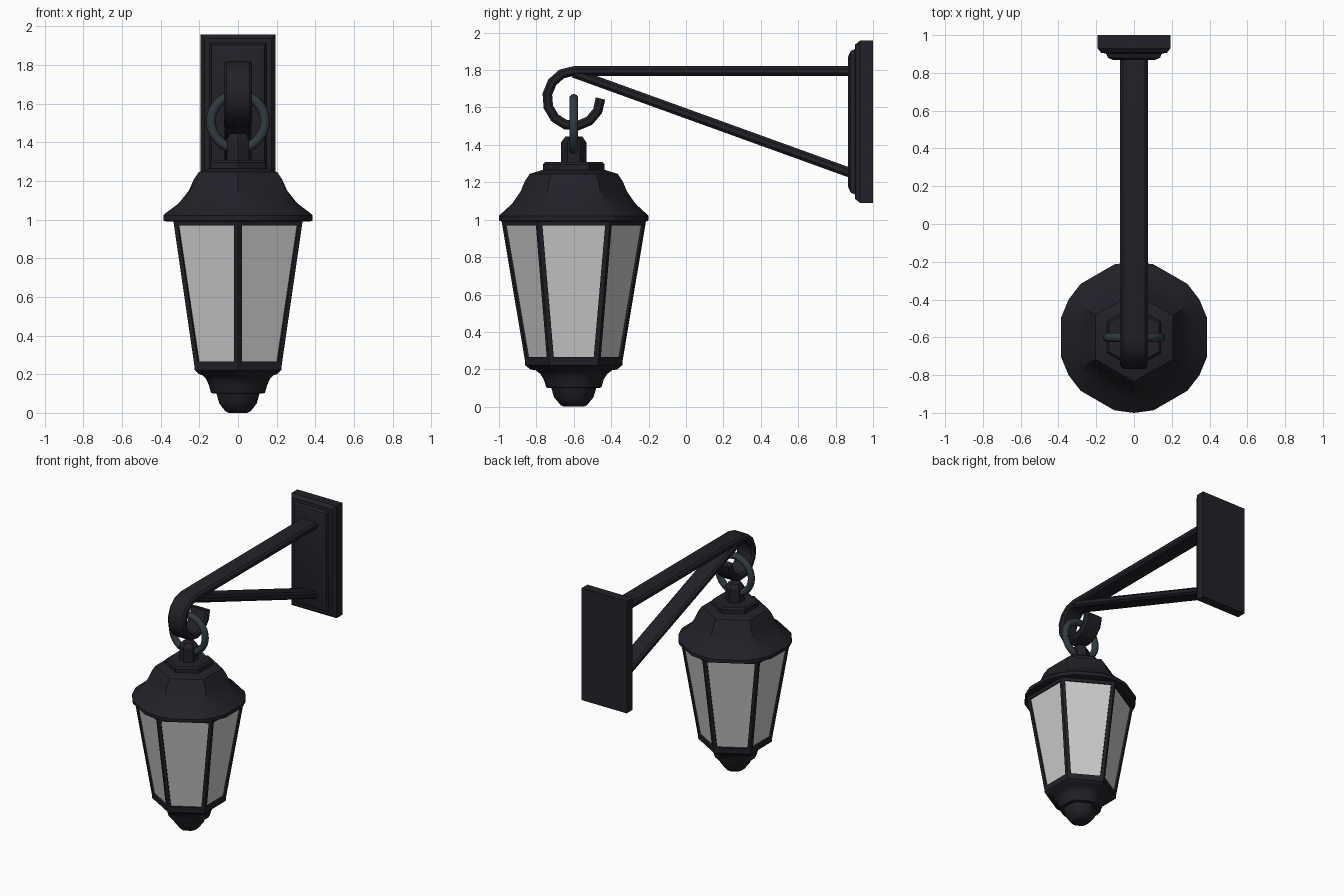
import bpy, bmesh
from math import sin, cos, pi, radians
from mathutils import Vector

if "Cube" in bpy.data.objects:
    bpy.data.objects.remove(bpy.data.objects["Cube"])

CY = -0.6  # lantern axis


def material(name, rgb):
    m = bpy.data.materials.new(name)
    m.diffuse_color = (*rgb, 1)
    m.use_nodes = True
    m.node_tree.nodes["Principled BSDF"].inputs["Base Color"].default_value = m.diffuse_color
    return m


IRON = material("dark_iron", (0.016, 0.015, 0.021))
STEEL = material("ring_steel", (0.03, 0.043, 0.052))


def finish(name, bm, mat=None, smooth=30):
    bmesh.ops.recalc_face_normals(bm, faces=bm.faces[:])
    me = bpy.data.meshes.new(name)
    bm.to_mesh(me)
    bm.free()
    ob = bpy.data.objects.new(name, me)
    bpy.context.collection.objects.link(ob)
    if mat:
        me.materials.append(mat)
    if smooth:
        bpy.ops.object.select_all(action='DESELECT')
        ob.select_set(True)
        bpy.context.view_layer.objects.active = ob
        bpy.ops.object.shade_smooth_by_angle(angle=radians(smooth))
    return ob


def loft(bm, rings, caps=True):
    """Skin a list of equal-length point rings."""
    vs = [[bm.verts.new(p) for p in r] for r in rings]
    n = len(vs[0])
    for a, b in zip(vs, vs[1:]):
        for i in range(n):
            bm.faces.new((a[i], a[(i + 1) % n], b[(i + 1) % n], b[i]))
    if caps:
        bm.faces.new(vs[0][::-1])
        bm.faces.new(vs[-1])


def hexagon(r, z):
    return [(r * sin(k * pi / 3), CY + r * cos(k * pi / 3), z) for k in range(6)]


def bulged_hexagon(r, z, b):
    """Hexagon with three points per side, bulging towards a circle by b."""
    pts = []
    for k in range(6):
        a0, a1 = k * pi / 3, (k + 1) * pi / 3
        p, q = Vector((sin(a0), cos(a0))), Vector((sin(a1), cos(a1)))
        for t in (0, 0.25, 0.75):
            a = a0 + (a1 - a0) * t
            v = p.lerp(q, t).lerp(Vector((sin(a), cos(a))), b) * r
            pts.append((v.x, CY + v.y, z))
    return pts


def hex_part(name, profile):
    bm = bmesh.new()
    loft(bm, [bulged_hexagon(*p) for p in profile])
    return finish(name, bm, IRON)


def bar(name, path, half_w, half_h):
    """Sweep a rounded flat section along a path of (y, z) points at x = 0."""
    bm = bmesh.new()
    pts = [Vector(p) for p in path]
    rings = []
    for i, p in enumerate(pts):
        d = (pts[min(i + 1, len(pts) - 1)] - pts[max(i - 1, 0)]).normalized()
        n = Vector((-d.y, d.x))
        ring = []
        for sx, sn in ((1, .45), (.8, 1), (-.8, 1), (-1, .45),
                       (-1, -.45), (-.8, -1), (.8, -1), (1, -.45)):
            q = p + n * sn * half_h
            ring.append((sx * half_w, q.x, q.y))
        rings.append(ring)
    loft(bm, rings)
    return finish(name, bm, IRON)


# Wall plate: stepped rectangular moulding
bm = bmesh.new()
rings = []
for y, i in ((1, 0), (.93, 0), (.905, .02), (.903, .045), (.88, .055), (.867, .085)):
    x, z0, z1 = .193 - i, 1.09 + i, 1.957 - i
    rings.append([(-x, y, z0), (x, y, z0), (x, y, z1), (-x, y, z1)])
loft(bm, rings)
finish("wall_plate", bm, IRON)

# Arm ending in a hook, and the diagonal brace
hook = [(CY + .143 * cos(radians(a)), 1.648 + .147 * sin(radians(a)))
        for a in range(90, 361, 27)]
bar("hook_arm", [(.88, 1.795)] + hook, .073, .026)
bar("brace", [(.88, 1.25), (-.6, 1.785)], .07, .026)

# Hanging ring
bm = bmesh.new()
rings = []
N = 32
for i in range(N + 1):
    a = 2 * pi * i / N
    rings.append([(cos(a) * (.14 + .025 * cos(t)), CY + .025 * sin(t),
                   1.507 + sin(a) * (.14 + .025 * cos(t)))
                  for t in (2 * pi * j / 10 for j in range(10))])
loft(bm, rings, caps=False)
bmesh.ops.remove_doubles(bm, verts=bm.verts[:], dist=1e-4)
finish("hanging_ring", bm, STEEL, 60)

# Roof, cap and hanger stem: (radius, height, bulge)
hex_part("roof", [(.385, .99, 1), (.4, .995, 1), (.4, 1.02, 1), (.385, 1.035, 1),
                  (.33, 1.085, .6), (.285, 1.15, .25), (.262, 1.205, .1),
                  (.235, 1.245, 0), (.17, 1.265, 0)])
hex_part("roof_cap", [(.165, 1.25, 0), (.165, 1.295, 0), (.152, 1.308, 0)])
hex_part("hanger_stem", [(.067, 1.3, 0), (.067, 1.415, 0), (.045, 1.445, 0)])

# Lantern frame: tapered hexagon with six recessed window openings
bm = bmesh.new()
loft(bm, [hexagon(.26, .24), hexagon(.386, .992)], caps=False)
bmesh.ops.recalc_face_normals(bm, faces=bm.faces[:])
panels = bm.faces[:]
bmesh.ops.inset_individual(bm, faces=panels, thickness=.034)
out = Vector((0, CY, 0))
for f in panels:
    n = f.normal.copy()
    if n.dot(f.calc_center_median() - out) < 0:
        n.negate()
    ext = bmesh.ops.extrude_face_region(bm, geom=[f])["geom"]
    new = [g for g in ext if isinstance(g, bmesh.types.BMVert)]
    bmesh.ops.translate(bm, verts=new, vec=n * -.014)
    bmesh.ops.delete(bm, geom=[g for g in ext if isinstance(g, bmesh.types.BMFace)]
                     + ([f] if f.is_valid else []), context='FACES_ONLY')
finish("lantern_frame", bm, IRON, 0)

# Glass panes, just inside the frame
bm = bmesh.new()
loft(bm, [hexagon(.247, .25), hexagon(.371, .985)], caps=False)
finish("glass_panes", bm, None, 0)

# Base with stepped finial
hex_part("base", [(.05, 0, .6), (.07, .008, .7), (.105, .05, .6), (.12, .1, .6),
                  (.147, .102, .8), (.16, .145, .8), (.178, .175, .6),
                  (.205, .195, .3), (.232, .2, 0), (.26, .222, 0), (.26, .242, 0)])
